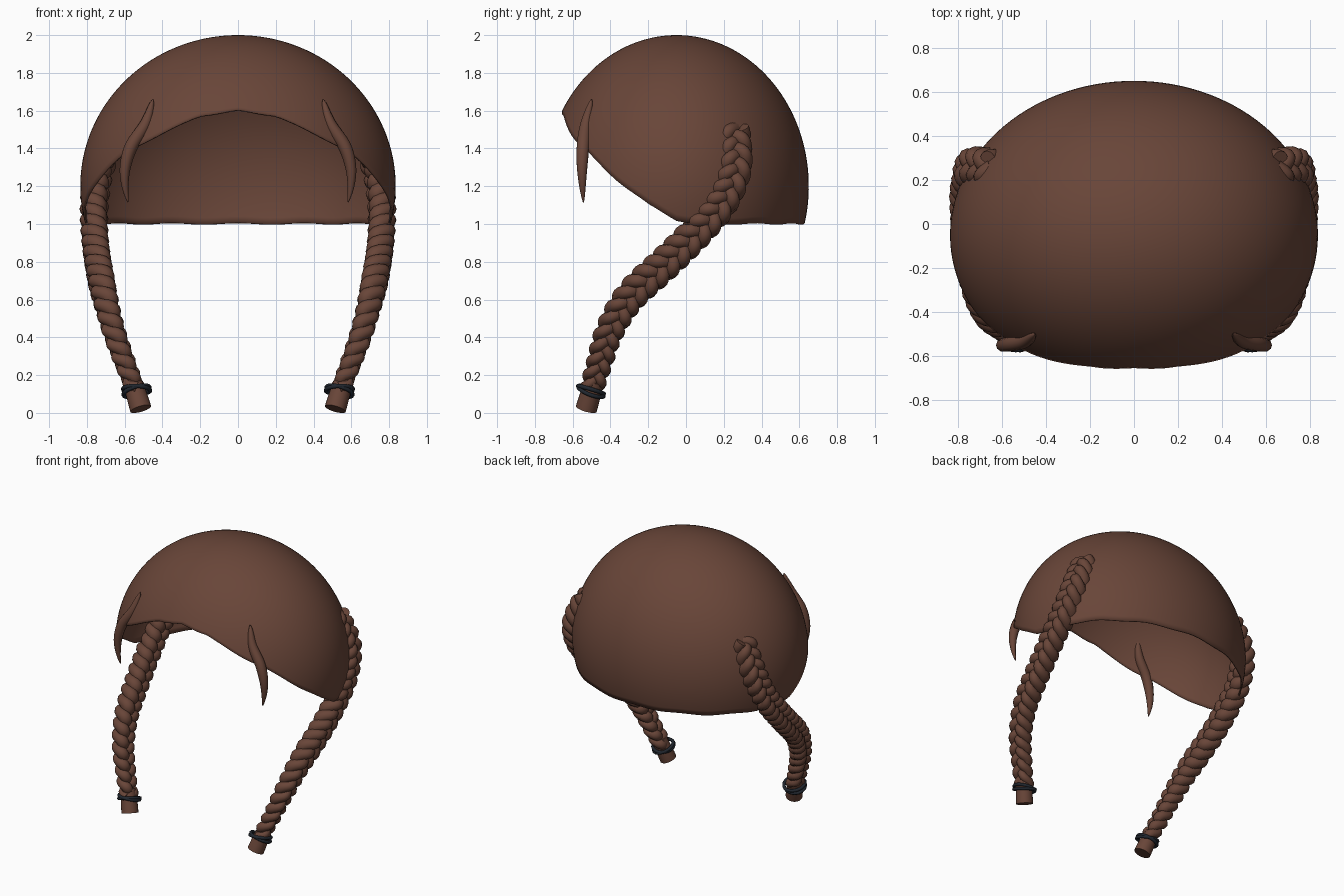
import bpy, bmesh
from math import sin, cos, acos, pi, degrees
from mathutils import Vector

if "Cube" in bpy.data.objects:
    bpy.data.objects.remove(bpy.data.objects["Cube"])


def material(name, rgb):
    m = bpy.data.materials.new(name)
    m.diffuse_color = (*rgb, 1)
    m.use_nodes = True
    m.node_tree.nodes["Principled BSDF"].inputs["Base Color"].default_value = m.diffuse_color
    return m


HAIR = material("brown_hair", (0.14, 0.06, 0.04))
BAND = material("dark_band", (0.015, 0.02, 0.028))


def finish(name, bm, mat, mirror=True):
    bmesh.ops.recalc_face_normals(bm, faces=bm.faces)
    me = bpy.data.meshes.new(name)
    bm.to_mesh(me)
    bm.free()
    ob = bpy.data.objects.new(name, me)
    bpy.context.collection.objects.link(ob)
    me.materials.append(mat)
    if mirror:
        ob.modifiers.new("mirror", 'MIRROR')
    bpy.ops.object.select_all(action='DESELECT')
    bpy.context.view_layer.objects.active = ob
    ob.select_set(True)
    bpy.ops.object.shade_smooth_by_angle(angle=0.9)
    return ob


def smooth_path(pts, n):
    """Catmull-Rom through pts, resampled to n+1 evenly spaced points."""
    p = [Vector(q) for q in pts]
    p = [2 * p[0] - p[1]] + p + [2 * p[-1] - p[-2]]
    fine = []
    for i in range(1, len(p) - 2):
        a, b, c, d = p[i - 1:i + 3]
        for k in range(40):
            t = k / 40
            fine.append(0.5 * (2 * b + (c - a) * t + (2 * a - 5 * b + 4 * c - d) * t * t
                               + (3 * b - a - 3 * c + d) * t ** 3))
    fine.append(p[-2])
    dist = [0]
    for a, b in zip(fine, fine[1:]):
        dist.append(dist[-1] + (b - a).length)
    out, j = [], 0
    for k in range(n + 1):
        s = dist[-1] * k / n
        while j < len(fine) - 2 and dist[j + 1] < s:
            j += 1
        out.append(fine[j].lerp(fine[j + 1], (s - dist[j]) / (dist[j + 1] - dist[j])))
    return out


def frames(pts, ref, closed=False):
    n = len(pts)
    for i, p in enumerate(pts):
        a, b = (pts[i - 1], pts[(i + 1) % n]) if closed else (pts[max(i - 1, 0)], pts[min(i + 1, n - 1)])
        t = (b - a).normalized()
        u = (ref - t * ref.dot(t)).normalized()
        yield p, u, t.cross(u)


def tube(bm, pts, radii, ref=Vector((1, 0, 0)), sides=10, closed=False):
    rings = []
    for (p, u, v), r in zip(frames(pts, ref, closed), radii):
        rings.append([bm.verts.new(p + r * (u * cos(2 * pi * k / sides) + v * sin(2 * pi * k / sides)))
                      for k in range(sides)])
    pairs = list(zip(rings, rings[1:])) + ([(rings[-1], rings[0])] if closed else [])
    for a, b in pairs:
        for k in range(sides):
            m = (k + 1) % sides
            bm.faces.new((a[k], a[m], b[m], b[k]))
    if not closed:
        bm.faces.new(rings[0])
        bm.faces.new(rings[-1])


# Hair cap: open ellipsoid shell whose rim rises over the forehead
RIM = [(0, 1.60), (16, 1.575), (29, 1.49), (45, 1.395), (60, 1.26), (78, 1.10), (90, 1.02), (98, 1.0), (181, 1.0)]


def rim_height(deg):
    for (a, za), (b, zb) in zip(RIM, RIM[1:]):
        if deg <= b:
            return za + (zb - za) * (deg - a) / (b - a)


bm = bmesh.new()
COLS, ROWS = 120, 40
top = bm.verts.new((0, -0.05, 2.0))
grid = []
for c in range(COLS):
    phi = 2 * pi * c / COLS
    deg = degrees(min(phi, 2 * pi - phi))
    tmax = acos((rim_height(deg) + 0.004 * cos(14 * phi) - 1.2) / 0.8)
    grid.append([bm.verts.new((0.835 * sin(t) * sin(phi), -0.05 - 0.70 * sin(t) * cos(phi), 1.2 + 0.8 * cos(t)))
                 for t in (tmax * (r + 1) / ROWS for r in range(ROWS))])
for c in range(COLS):
    a, b = grid[c], grid[(c + 1) % COLS]
    bm.faces.new((top, a[0], b[0]))
    for r in range(ROWS - 1):
        bm.faces.new((a[r], a[r + 1], b[r + 1], b[r]))
cap = finish("hair_cap", bm, HAIR, mirror=False)
shell = cap.modifiers.new("thickness", 'SOLIDIFY')
shell.thickness = 0.01

# Braids: three woven strands following one path, mirrored
N = 220
path = smooth_path([(0.645, 0.25, 1.50), (0.735, 0.26, 1.30), (0.765, 0.19, 1.12), (0.765, 0.06, 0.96),
                    (0.748, -0.10, 0.80), (0.712, -0.29, 0.62), (0.665, -0.40, 0.44),
                    (0.605, -0.455, 0.27), (0.545, -0.50, 0.12)], N)
bm = bmesh.new()
for strand in range(3):
    pts, radii = [], []
    for i, (p, out, side) in enumerate(frames(path, Vector((1, 0.15, 0)))):
        f = i / N
        size = 1.0 - 0.28 * max(0, (f - 0.6) / 0.4)
        w = 2 * pi * (7.3 * f + strand / 3)
        pts.append(p + size * (side * 0.050 * sin(w) + out * 0.032 * sin(2 * w)))
        radii.append(size * (0.042 + 0.006 * cos(2 * w + pi / 2)))
    tube(bm, pts, radii, Vector((1, 0.15, 0)))
finish("braids", bm, HAIR)

# Blunt braid ends below the bands
bm = bmesh.new()
tube(bm, smooth_path([(0.56, -0.485, 0.17), (0.538, -0.505, 0.10), (0.515, -0.528, 0.021)], 6),
     [0.05, 0.052, 0.054, 0.055, 0.056, 0.057, 0.057], sides=20)
finish("braid_ends", bm, HAIR)

# Hair bands: two slightly crossed loops on each braid
bm = bmesh.new()
for axis, z in (((0.30, 0.38, 1), 0.115), ((-0.05, 0.30, 1), 0.122)):
    axis = Vector(axis).normalized()
    u = axis.orthogonal().normalized()
    v = axis.cross(u)
    ring = [Vector((0.537, -0.503, z)) + 0.072 * (u * cos(a) + v * sin(a))
            for a in (2 * pi * k / 32 for k in range(32))]
    tube(bm, ring, [0.011] * 32, axis, 8, True)
finish("hair_bands", bm, BAND)

# Loose tapering locks at the temples
bm = bmesh.new()
lock = smooth_path([(0.45, -0.50, 1.66), (0.49, -0.53, 1.53), (0.565, -0.545, 1.41),
                    (0.597, -0.55, 1.30), (0.598, -0.548, 1.20), (0.583, -0.543, 1.115)], 30)
tube(bm, lock, [0.003 + 0.032 * sin(pi * (i / 30) ** 0.85) ** 0.8 if i < 30 else 0.003 for i in range(31)])
finish("temple_locks", bm, HAIR)
